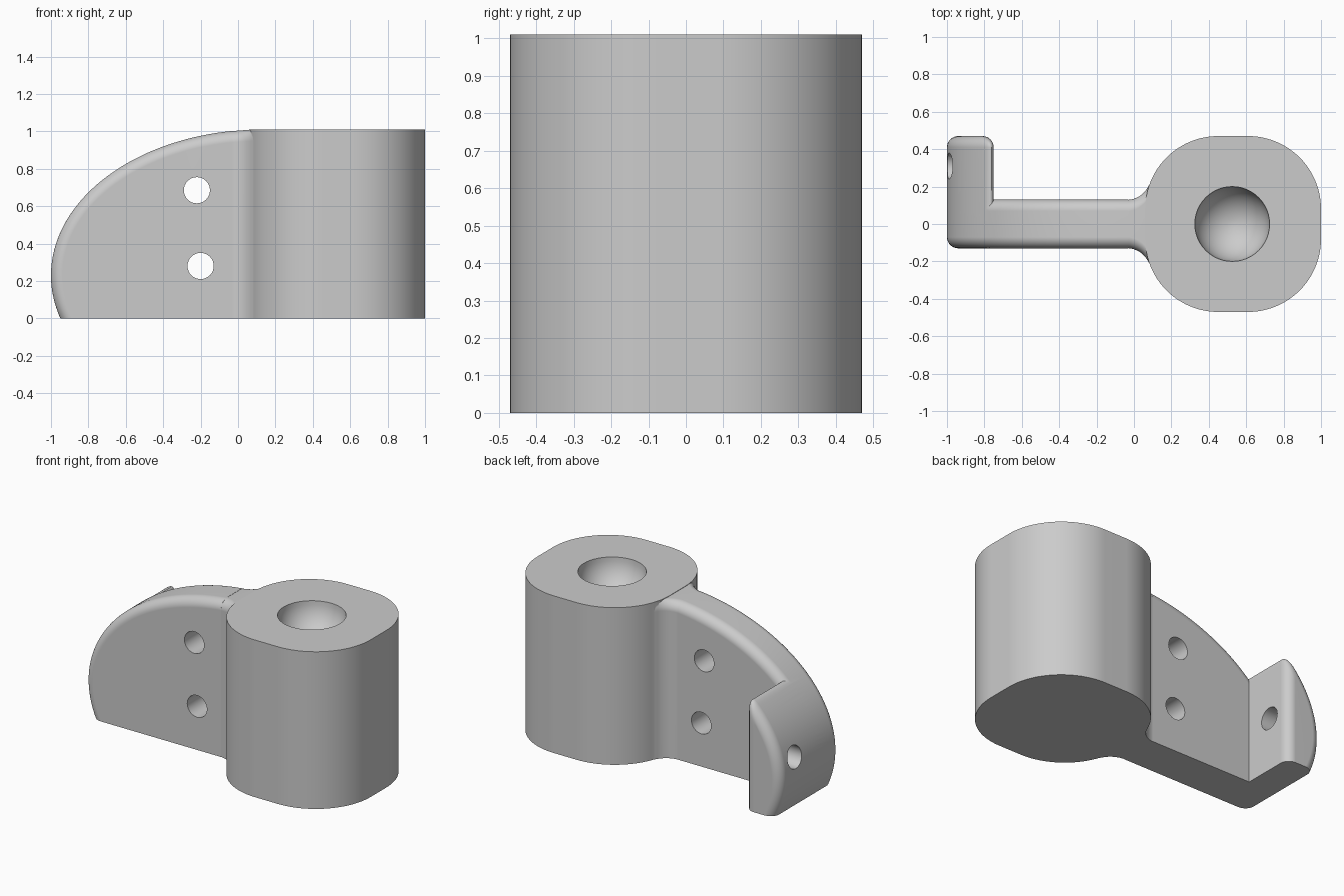
import bpy
import bmesh
from math import pi, sin, cos, asin, acos, sqrt

if "Cube" in bpy.data.objects:
    bpy.data.objects.remove(bpy.data.objects["Cube"], do_unlink=True)

grey = bpy.data.materials.new("plain grey")
grey.use_nodes = True
colour = (0.6, 0.6, 0.6, 1)
grey.diffuse_color = colour
grey.node_tree.nodes["Principled BSDF"].inputs["Base Color"].default_value = colour

HEIGHT = 1.01
HALF = 0.13       # half thickness of the web
ROUND = 0.06      # edge rounding
CX, CZ, A, B = 0.13, 0.23, 1.13, 0.78   # ellipse of the curved edge
STEPS = 8


def loft(name, rings):
    """Skin matching closed rings and cap both ends."""
    bm = bmesh.new()
    loops = [[bm.verts.new(p) for p in ring] for ring in rings]
    for a, b in zip(loops, loops[1:]):
        for i in range(len(a)):
            j = (i + 1) % len(a)
            bm.faces.new((a[i], a[j], b[j], b[i]))
    bm.faces.new(loops[0])
    bm.faces.new(loops[-1])
    bmesh.ops.recalc_face_normals(bm, faces=bm.faces)
    mesh = bpy.data.meshes.new(name)
    bm.to_mesh(mesh)
    bm.free()
    mesh.materials.append(grey)
    ob = bpy.data.objects.new(name, mesh)
    bpy.context.collection.objects.link(ob)
    return ob


def boolean(target, tool, operation):
    mod = target.modifiers.new(tool.name, "BOOLEAN")
    mod.operation = operation
    mod.solver = "EXACT"
    mod.object = tool
    bpy.context.view_layer.objects.active = target
    bpy.ops.object.modifier_apply(modifier=mod.name)
    bpy.data.objects.remove(tool, do_unlink=True)


def outline(inset, end, n=48):
    """Side profile: elliptical edge from the ground to x = end, inset inward."""
    a, b = A - inset, B - inset
    t0 = pi + asin(CZ / b)
    t1 = acos((end - CX) / a)
    return [(CX + a * cos(t0 + (t1 - t0) * i / n),
             max(0, CZ + b * sin(t0 + (t1 - t0) * i / n))) for i in range(n + 1)]


def rounding():
    """Inset and outward travel around a quarter circle."""
    angles = [pi / 2 * i / STEPS for i in range(STEPS + 1)]
    return [(ROUND * (1 - cos(t)), ROUND * sin(t)) for t in angles]


def edge_height(x):
    return CZ + B * sqrt(max(0, 1 - ((x - CX) / A) ** 2))


# Web: side profile lofted through its thickness, both edges rounded
WEB_END = -0.03
layers = [(d, -(HALF - ROUND + s)) for d, s in reversed(rounding())]
layers += [(d, HALF - ROUND + s) for d, s in rounding()]
web = loft("bracket", [[(x, y, z) for x, z in outline(d, WEB_END) + [(WEB_END, 0)]]
                       for d, y in layers])


# Flange turned to the back at the outer end
def flange_ring(inset, y):
    inner = -0.75 - inset
    pts = outline(inset, inner - 0.05)
    x0, z0 = pts[-1]
    top = edge_height(inner) - inset
    for i in range(1, STEPS + 1):
        t = i / STEPS
        u = 1 - t
        pts.append((u * u * x0 + 2 * u * t * inner + t * t * inner,
                    u * u * z0 + 2 * u * t * top + t * t * (top - 0.07)))
    return [(x, y, z) for x, z in pts + [(inner, 0)]]


DEPTH = 0.47
flange = loft("flange", [flange_ring(0, HALF - ROUND)]
              + [flange_ring(d, DEPTH - ROUND + s) for d, s in rounding()])


# Neck flaring from the web into the boss
FLARE, FLARE_X = 0.13, -0.04


def neck_ring(x):
    run = min(max(x - FLARE_X, 0), 0.122)
    w = HALF + FLARE - sqrt(FLARE ** 2 - run ** 2) - 0.001
    top = edge_height(x) - 0.001
    right = [(w - ROUND + s, top - d) for d, s in rounding()]
    half = [(x, y, z) for y, z in right] + [(x, w, 0)]
    return half + [(x, -y, z) for x, y, z in reversed(half)]


neck = loft("neck", [neck_ring(-0.05 + 0.17 * i / 20) for i in range(21)])

# Boss: rounded block
CORNER = 0.39
plan = []
for quarter, (cx, cy) in enumerate([(0.61, 0.08), (0.45, 0.08), (0.45, -0.08), (0.61, -0.08)]):
    for i in range(25):
        t = pi / 2 * (quarter + i / 24)
        plan.append((cx + CORNER * cos(t), cy + CORNER * sin(t)))
boss = loft("boss", [[(x, y, z) for x, y in plan] for z in (0, HEIGHT)])

for part in (flange, neck, boss):
    boolean(web, part, "UNION")

# Round socket in the boss top
bpy.ops.mesh.primitive_uv_sphere_add(segments=48, ring_count=24, radius=0.2,
                                     location=(0.525, 0, HEIGHT))
socket = bpy.context.object
socket.name = "socket_cutter"
socket.data.materials.append(grey)
boolean(web, socket, "DIFFERENCE")

# Screw holes through the web and the flange
for where, turn in [((-0.22, 0, 0.685), (pi / 2, 0, 0)),
                    ((-0.2, 0, 0.28), (pi / 2, 0, 0)),
                    ((-0.9, 0.31, 0.34), (0, pi / 2, 0))]:
    bpy.ops.mesh.primitive_cylinder_add(vertices=32, radius=0.07, depth=0.6,
                                        location=where, rotation=turn)
    drill = bpy.context.object
    drill.name = "hole_cutter"
    drill.data.materials.append(grey)
    boolean(web, drill, "DIFFERENCE")

# Smooth shading with flat caps kept flat
bpy.ops.object.select_all(action="DESELECT")
web.select_set(True)
bpy.context.view_layer.objects.active = web
bpy.ops.object.shade_smooth_by_angle(angle=0.5)
flat = web.modifiers.new("flat caps", "WEIGHTED_NORMAL")
flat.keep_sharp = True
